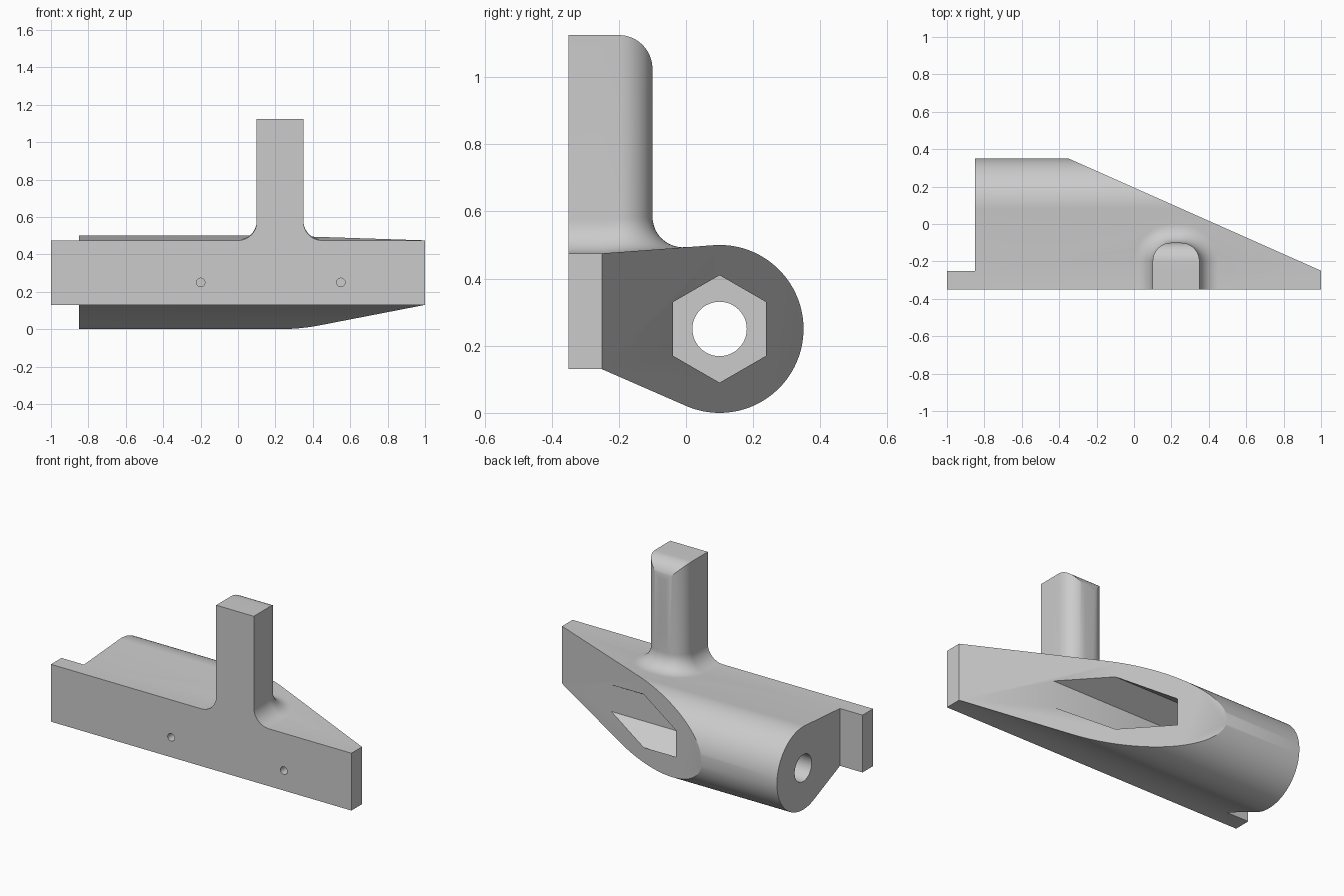
import bpy, bmesh, math
from mathutils import Vector

if "Cube" in bpy.data.objects:
    bpy.data.objects.remove(bpy.data.objects["Cube"])

grey = bpy.data.materials.new("plain grey")
grey.use_nodes = True
grey.diffuse_color = (0.6, 0.6, 0.6, 1)
grey.node_tree.nodes["Principled BSDF"].inputs["Base Color"].default_value = (0.6, 0.6, 0.6, 1)


def loft(name, rings):
    """Closed solid through a list of matching rings of points."""
    bm = bmesh.new()
    rows = [[bm.verts.new(p) for p in ring] for ring in rings]
    n = len(rows[0])
    for a, b in zip(rows, rows[1:]):
        for i in range(n):
            j = (i + 1) % n
            bm.faces.new((a[i], a[j], b[j], b[i]))
    bm.faces.new(rows[0])
    bm.faces.new(rows[-1])
    bmesh.ops.recalc_face_normals(bm, faces=bm.faces)
    mesh = bpy.data.meshes.new(name)
    bm.to_mesh(mesh)
    bm.free()
    mesh.materials.append(grey)
    ob = bpy.data.objects.new(name, mesh)
    bpy.context.collection.objects.link(ob)
    return ob


def prism(name, pts, axis, lo, hi):
    """Extrude a 2D outline along an axis."""
    def place(p, t):
        c = list(p)
        c.insert("xyz".index(axis), t)
        return c
    return loft(name, [[place(p, t) for p in pts] for t in (lo, hi)])


def arc(cx, cy, r, a0, a1, n):
    return [(cx + r * math.cos(math.radians(a0 + (a1 - a0) * i / n)),
             cy + r * math.sin(math.radians(a0 + (a1 - a0) * i / n))) for i in range(n + 1)]


def combine(target, tool, operation):
    mod = target.modifiers.new(operation, "BOOLEAN")
    mod.object, mod.operation, mod.solver = tool, operation, "EXACT"
    bpy.context.view_layer.objects.active = target
    bpy.ops.object.modifier_apply(modifier=mod.name)
    bpy.data.objects.remove(tool)


FRONT, STEP, TOP, LOW = -0.35, -0.25, 0.475, 0.13
CY, CZ, R = 0.1, 0.25, 0.25


def tangent_angle(z, side):
    """Angle on the barrel where the line from the plate edge touches it."""
    d = Vector((STEP - CY, z - CZ))
    return math.degrees(math.atan2(d.y, d.x) + side * math.acos(R / d.length))


# Barrel housing, with straight flanks running into the plate
upper = tangent_angle(TOP, -1)
lower = tangent_angle(LOW, 1)
if lower > 0:
    lower -= 360
flank = arc(CY, CZ, R, upper, lower, 72)
outline = [(FRONT + 0.03, LOW), (STEP, LOW)] + flank[::-1] + [(STEP, TOP), (FRONT + 0.03, TOP)]
body = prism("bracket_body", outline, "x", -0.85, 1)

# Slanted back face
combine(body, prism("slant_cutter", [(-0.35, 0.35), (1, STEP), (1.5, STEP - 0.222),
                                     (1.5, 1), (-0.35, 1)], "z", -1, 2), "DIFFERENCE")

# Front plate
plate = prism("front_plate", [(FRONT, LOW), (STEP, LOW), (STEP, TOP), (FRONT, TOP)], "x", -1, 1)
combine(body, plate, "UNION")

# Upright post flaring into the top of the body
X0, X1, ROUND, POST_TOP = 0.1, 0.35, 0.1, 1.125
slope = (flank[0][1] - TOP) / (flank[0][0] - STEP)


def post_ring(flare, height):
    left = arc(X0 + ROUND, -0.2, ROUND + flare, 180, 90, 14)
    right = arc(X1 - ROUND, -0.2, ROUND + flare, 90, 0, 14)
    pts = ([(X0 - flare, FRONT), (X0 - flare, STEP)] + left + right
           + [(X1 + flare, STEP), (X1 + flare, FRONT)])
    return [(x, y, TOP + max(0, y - STEP) * slope + height) for x, y in pts]


rings = [post_ring(0.1, -0.04)]
for i in range(13):
    a = math.radians(90 * i / 12)
    rings.append(post_ring(0.1 * (1 - math.sin(a)), 0.1 * (1 - math.cos(a))))
rings.append([(x, y, POST_TOP) for x, y, z in rings[-1]])
post = loft("post", rings)
side = [(FRONT - 0.1, 0.3), (0.1, 0.3), (0.1, 0.7), (-0.1, 0.7)]
side += arc(-0.2, POST_TOP - 0.1, 0.1, 0, 90, 16) + [(FRONT - 0.1, POST_TOP)]
combine(post, prism("post_profile", side, "x", -0.3, 0.8), "INTERSECT")
combine(body, post, "UNION")

# Bolt bore and hexagonal nut pocket
combine(body, prism("bore", arc(CY, CZ, 0.081, 0, 360, 48)[:-1], "x", -1.2, 1), "DIFFERENCE")
combine(body, prism("nut_pocket", arc(CY, CZ, 0.16, 30, 390, 6)[:-1], "x", -0.35, 1.2), "DIFFERENCE")

# Small blind holes in the front plate
for x in (-0.2, 0.55):
    hole = prism("pin_hole", arc(x, 0.25, 0.023, 0, 360, 24)[:-1], "y", -0.5, -0.25)
    combine(body, hole, "DIFFERENCE")

bpy.ops.object.select_all(action="DESELECT")
body.select_set(True)
bpy.context.view_layer.objects.active = body
bpy.ops.object.shade_smooth_by_angle(angle=math.radians(25))
